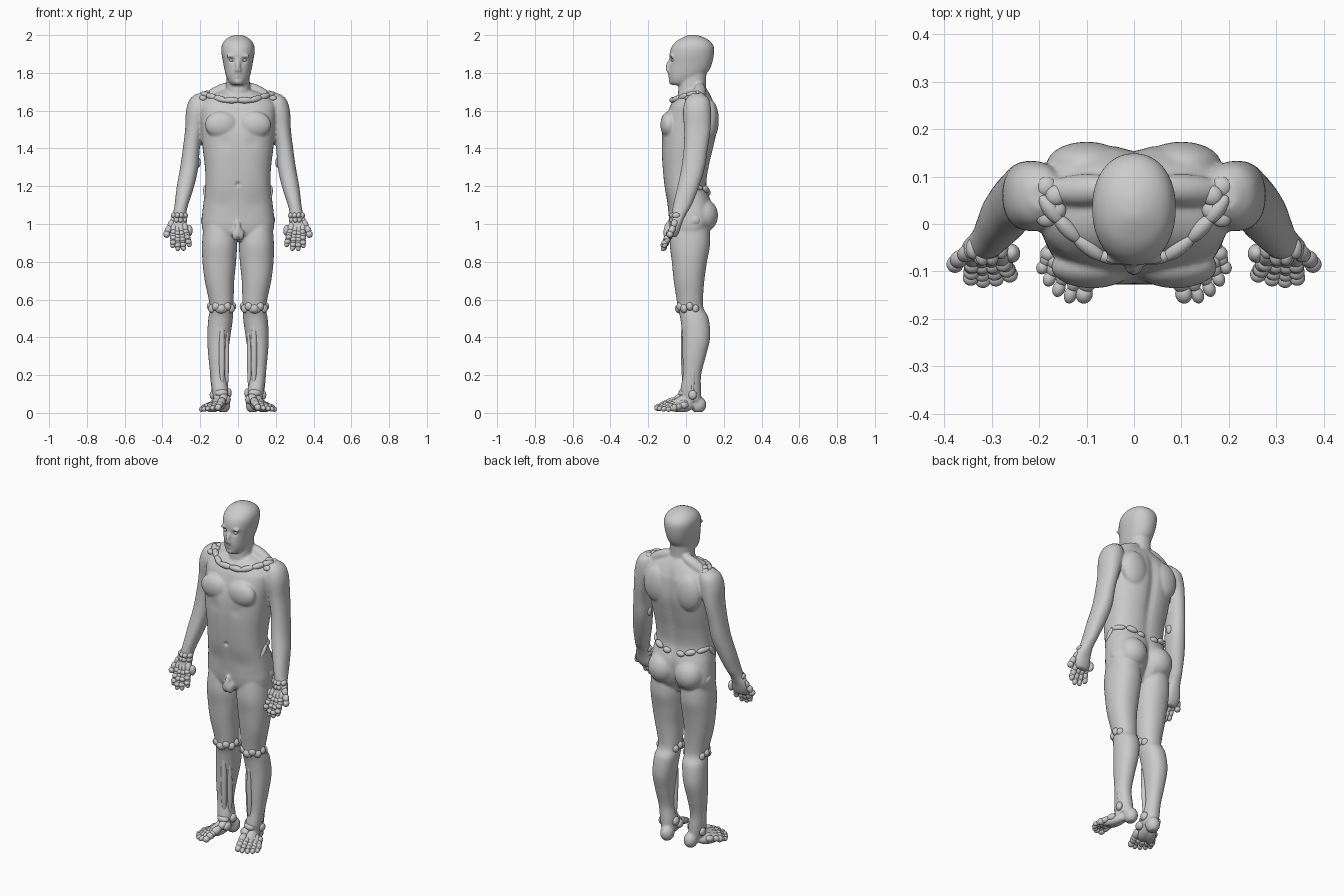
import bpy, bmesh, math
from mathutils import Vector, Matrix


def catmull(a, b, c, d, t):
    return [0.5 * (2 * q + (r - p) * t + (2 * p - 5 * q + 4 * r - s) * t * t
            + (3 * q - p - 3 * r + s) * t ** 3) for p, q, r, s in zip(a, b, c, d)]


def loft(bm, rings, n=2.2, side=1, seg=48, steps=5):
    """Horizontal rings: z, x centre, x radius, y front, y back, front groove, back groove."""
    rings = [tuple(r) + (0,) * (7 - len(r)) for r in rings]
    ext = [rings[0]] + rings + [rings[-1]]
    fine = [catmull(*ext[i:i + 4], k / steps) for i in range(len(rings) - 1) for k in range(steps)]
    fine.append(rings[-1])
    loops = []
    for z, x, rx, yf, yb, gf, gb in fine:
        row = []
        for k in range(seg):
            a = 2 * math.pi * k / seg
            c, s = math.cos(a), math.sin(a)
            dx = rx * math.copysign(abs(c) ** (2 / n), c)
            dy = (yb - yf) / 2 * math.copysign(abs(s) ** (2 / n), s)
            dy -= (gb if s > 0 else -gf) * math.exp(-(dx / 0.028) ** 2) * abs(s)
            row.append(bm.verts.new((side * (x + dx), (yf + yb) / 2 + dy, z)))
        loops.append(row)
    for r0, r1 in zip(loops, loops[1:]):
        for k in range(seg):
            bm.faces.new((r0[k], r0[(k + 1) % seg], r1[(k + 1) % seg], r1[k]))
    bm.faces.new(loops[0])
    bm.faces.new(loops[-1])


def blob(bm, p, r, sides=(1, -1)):
    for s in sides:
        m = Matrix.Translation((s * p[0], p[1], p[2])) @ Matrix.Diagonal((*r, 1))
        bmesh.ops.create_icosphere(bm, subdivisions=3, radius=1, matrix=m)


def bone(bm, p, q, r, sides=(1, -1), over=0.4):
    for s in sides:
        a, b = Vector((s * p[0], p[1], p[2])), Vector((s * q[0], q[1], q[2]))
        d = b - a
        m = (Matrix.Translation((a + b) / 2) @ d.to_track_quat('Z', 'Y').to_matrix().to_4x4()
             @ Matrix.Diagonal((r, r, d.length / 2 + r * over, 1)))
        bmesh.ops.create_icosphere(bm, subdivisions=3, radius=1, matrix=m)


def lerp(p, q, t):
    return Vector(p).lerp(Vector(q), t)


def make(name, bm):
    bmesh.ops.recalc_face_normals(bm, faces=bm.faces)
    me = bpy.data.meshes.new(name)
    bm.to_mesh(me)
    bm.free()
    ob = bpy.data.objects.new(name, me)
    bpy.context.collection.objects.link(ob)
    me.polygons.foreach_set("use_smooth", [True] * len(me.polygons))
    return ob


body = bmesh.new()

# torso
loft(body, [
    (1.715, 0, .06, 0, .11), (1.68, 0, .15, -.045, .13), (1.64, 0, .195, -.075, .15, 0, .008),
    (1.6, 0, .203, -.095, .162, .003, .012), (1.5, 0, .195, -.126, .166, .006, .014),
    (1.4, 0, .187, -.13, .146, .003, .014), (1.3, 0, .175, -.125, .122, .003, .01),
    (1.2, 0, .172, -.115, .11, .003, .007), (1.12, 0, .182, -.1, .135, 0, .012),
    (1.05, 0, .19, -.092, .15, 0, .03), (1.0, 0, .192, -.088, .145, 0, .035),
    (.95, 0, .175, -.078, .115, 0, .03), (.91, 0, .08, -.05, .07)], n=2.5)
# neck and head
loft(body, [(1.6, 0, .07, -.02, .13), (1.68, 0, .066, -.04, .122), (1.72, 0, .063, -.04, .106),
            (1.8, 0, .06, -.03, .108)])
loft(body, [
    (1.735, 0, .03, -.072, -.01), (1.75, 0, .047, -.084, .04), (1.78, 0, .062, -.09, .09),
    (1.81, 0, .07, -.091, .12), (1.85, 0, .078, -.088, .138), (1.9, 0, .087, -.087, .148),
    (1.94, 0, .087, -.075, .147), (1.97, 0, .073, -.048, .125), (1.99, 0, .046, -.012, .09),
    (2.001, 0, .015, .015, .055)], n=2.15)
# nose, lips, chin and brow
bone(body, (0, -.086, 1.865), (0, -.103, 1.818), .0125, (1,))
blob(body, (.009, -.094, 1.814), (.01, .012, .008))
blob(body, (0, -.088, 1.797), (.024, .01, .007), (1,))
blob(body, (0, -.086, 1.783), (.02, .01, .007), (1,))
blob(body, (0, -.077, 1.755), (.024, .014, .017), (1,))
blob(body, (.036, -.075, 1.888), (.027, .013, .009))
# trapezius, chest, shoulder blades, buttocks
bone(body, (.035, .075, 1.735), (.18, .068, 1.66), .034)
blob(body, (.088, -.09, 1.525), (.088, .046, .072))
blob(body, (.1, .125, 1.55), (.085, .049, .11))
blob(body, (.088, .09, 1.045), (.085, .08, .09))
# groin
blob(body, (.014, -.092, .945), (.019, .024, .034))
bone(body, (0, -.095, 1.01), (0, -.112, .935), .015, (1,))

for s in (1, -1):
    # arms
    loft(body, [
        (1.69, .19, .03, .03, .09), (1.66, .203, .052, .0, .122), (1.6, .213, .062, -.015, .133),
        (1.5, .232, .048, -.01, .13), (1.4, .247, .045, -.012, .115), (1.3, .258, .048, -.024, .1),
        (1.2, .278, .046, -.045, .07), (1.1, .3, .036, -.068, .03), (1.05, .31, .036, -.075, 0),
        (1.0, .318, .046, -.082, -.022), (.96, .315, .048, -.09, -.035), (.93, .31, .035, -.09, -.05)],
        side=s)
    # legs
    loft(body, [
        (1.02, .1, .08, -.07, .12), (.9, .098, .092, -.085, .128), (.8, .099, .089, -.075, .111),
        (.7, .098, .078, -.065, .097), (.6, .089, .066, -.05, .09), (.55, .087, .061, -.044, .094),
        (.5, .092, .065, -.03, .12), (.4, .102, .061, -.02, .128), (.3, .106, .051, -.018, .105),
        (.2, .104, .042, -.017, .08), (.12, .094, .044, -.03, .08), (.06, .088, .038, -.03, .08)],
        side=s)
# foot mass and heel
blob(body, (.078, .065, .043), (.038, .043, .046))
bone(body, (.085, .04, .06), (.12, -.08, .037), .037)
bone(body, (.105, .03, .035), (.16, -.07, .027), .029)

src = make("body_source", body)
mod = src.modifiers.new("fuse", 'REMESH')
mod.mode = 'VOXEL'
mod.voxel_size = .0065
smooth = src.modifiers.new("soften", 'SMOOTH')
smooth.factor, smooth.iterations = .5, 6
dg = bpy.context.evaluated_depsgraph_get()
me = bpy.data.meshes.new_from_object(src.evaluated_get(dg))
bpy.data.objects.remove(src)
body_ob = bpy.data.objects.new("body", me)
bpy.context.collection.objects.link(body_ob)

# sculpted dents: eye sockets, mouth, navel, temples, abdomen lines
dents = [((.034, -.085, 1.867), .015, .013), ((0, -.09, 1.79), .006, .004),
         ((.014, -.09, 1.79), .006, .004), ((0, -.115, 1.21), .01, .012),
         ((.07, -.11, 1.43), .03, .005), ((.08, -.06, 1.1), .04, .005)]
dents = [(Vector(c), r, d) for c, r, d in dents]
for v in me.vertices:
    q = Vector((abs(v.co.x), v.co.y, v.co.z))
    for c, r, d in dents:
        l2 = (q - c).length_squared
        if l2 < 6 * r * r:
            v.co.y += d * math.exp(-l2 / (r * r))
    v.co.z = max(v.co.z, 0.004)
me.polygons.foreach_set("use_smooth", [True] * len(me.polygons))

# eyes
bm = bmesh.new()
blob(bm, (.034, -.068, 1.867), (.011, .011, .008))
make("eyes", bm)

# collarbones with shoulder knobs
bm = bmesh.new()
path = [(.0, -.072, 1.655), (.07, -.068, 1.655), (.12, -.03, 1.668), (.16, .01, 1.682), (.19, .05, 1.688)]
for p, q in zip(path, path[1:]):
    bone(bm, p, q, .017, over=.7)
for p in [(.165, .03, 1.682), (.2, .05, 1.675), (.185, .078, 1.68), (.165, .06, 1.69), (.185, .015, 1.665)]:
    blob(bm, p, (.022, .022, .016))
make("collarbones", bm)

# hip crest, hip side and elbow knobs
bm = bmesh.new()
bone(bm, (.165, -.03, 1.14), (.17, .02, 1.2), .017)
bone(bm, (.168, .02, 1.2), (.14, .085, 1.19), .016)
bone(bm, (.125, .095, 1.19), (.08, .115, 1.175), .017)
blob(bm, (.045, .115, 1.165), (.025, .016, .017))
blob(bm, (.178, .045, 1.02), (.018, .032, .03))
blob(bm, (.21, .045, 1.325), (.013, .018, .026))
make("hip_and_elbow_knobs", bm)

# knees and shins
bm = bmesh.new()
for k in range(9):
    a = math.radians(150 + k * 30)
    blob(bm, (.087 + .055 * math.cos(a), .02 + .058 * math.sin(a), .552 + .012 * (k % 2)), (.023, .02, .024))
blob(bm, (.088, -.034, .552), (.034, .018, .026))
bone(bm, (.085, -.012, .52), (.085, -.008, .12), .017)
bone(bm, (.06, .005, .5), (.062, .015, .1), .014)
bone(bm, (.145, .04, .48), (.132, .035, .1), .014)
make("knees_and_shins", bm)

# hands: wrist knobs, palm and finger segments, thumb
bm = bmesh.new()
for i in range(4):
    for j in range(2):
        blob(bm, (.28 + .02 * i + .004 * j, -.052 - .014 * (i in (1, 2)), 1.045 - .025 * j), (.015, .022, .016))
tips = [(.345, -.118, .878), (.318, -.124, .862), (.288, -.12, .864), (.256, -.11, .884)]
for i, tip in enumerate(tips):
    root = (.34 - .017 * i, -.058, 1.005)
    cuts = [lerp(root, tip, t) for t in (0, .38, .62, .82, 1)]
    for k, (p, q) in enumerate(zip(cuts, cuts[1:])):
        bone(bm, p, q, .0185 - .0015 * k)
        if k < 3:
            blob(bm, q + Vector((0, -.006, 0)), (.017, .017, .014))
thumb = [(.342, -.055, 1.02), (.362, -.068, .985), (.376, -.08, .955), (.379, -.09, .935)]
for p, q in zip(thumb, thumb[1:]):
    bone(bm, p, q, .018)
blob(bm, (.258, -.062, .965), (.018, .02, .03))
make("hands", bm)

# feet: ankle knobs, midfoot and toe segments
bm = bmesh.new()
blob(bm, (.05, .025, .105), (.017, .025, .025))
blob(bm, (.135, .035, .095), (.015, .022, .025))
blob(bm, (.088, -.015, .105), (.035, .025, .022))
blob(bm, (.06, -.02, .07), (.022, .03, .025))
tips = [(.108, -.16, .024), (.138, -.162, .022), (.163, -.148, .02), (.183, -.126, .018), (.197, -.1, .017)]
for i, tip in enumerate(tips):
    root = (.07 + .018 * i, -.01 + .004 * i, .088 - .011 * i)
    cuts = [lerp(root, tip, t) for t in (0, .3, .65, .84, 1)]
    for k, (p, q) in enumerate(zip(cuts, cuts[1:])):
        bone(bm, p, q, (.023 if i == 0 else .0185) - .0017 * k)
    blob(bm, cuts[2], (.02, .018, .02))
for v in bm.verts:
    v.co.z = max(v.co.z, 0)
make("feet", bm)
